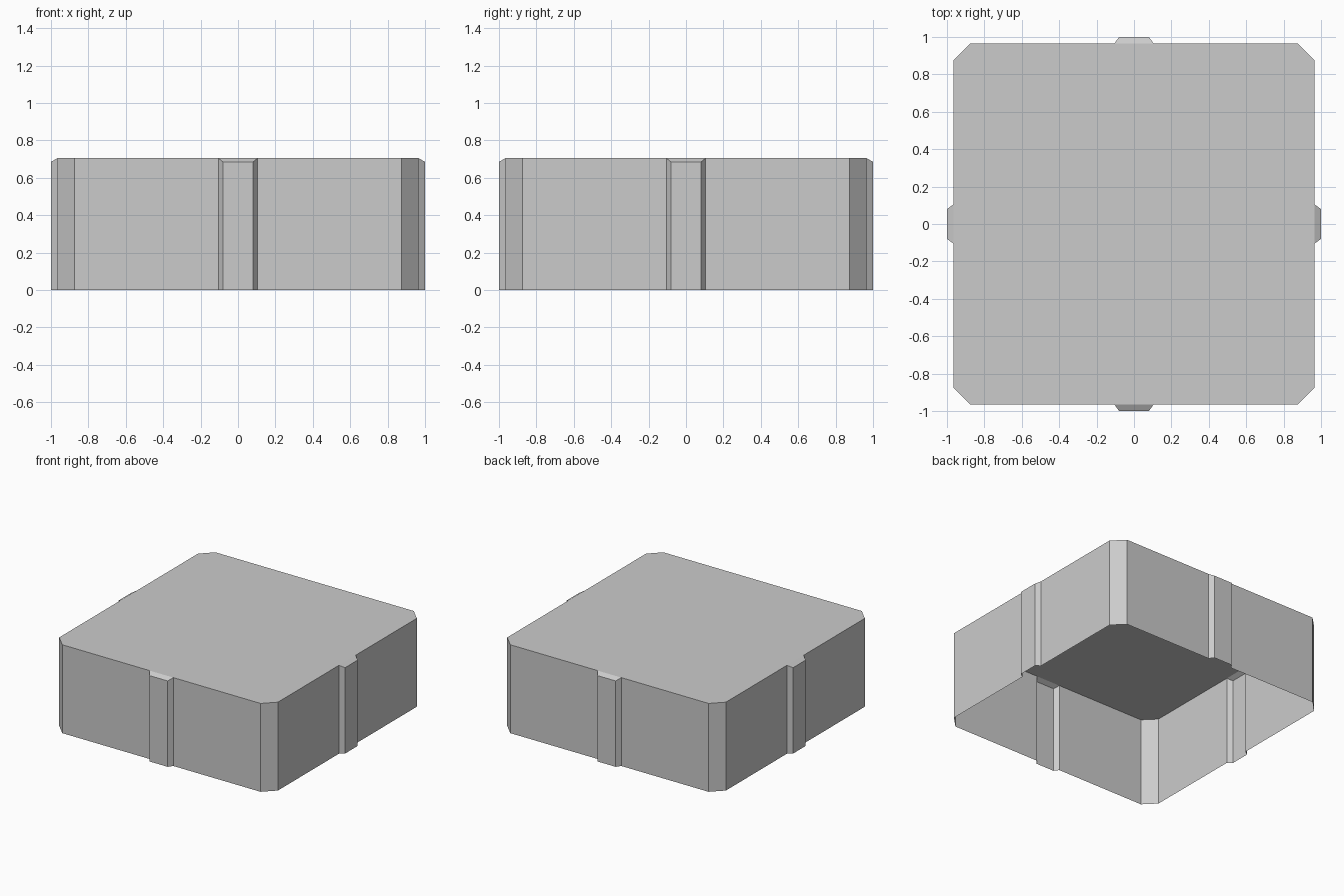
import bpy
import bmesh
from mathutils import Matrix, Vector

cube = bpy.data.objects.get("Cube")
if cube:
    bpy.data.objects.remove(cube, do_unlink=True)

WALL, CORNER = 0.965, 0.875     # wall distance and start of corner chamfer
RIB_BASE, RIB_TIP = 0.105, 0.08  # half widths of the rib
HEIGHT, RIB_HEIGHT = 0.705, 0.685

# Plain grey material
grey = bpy.data.materials.new("plain_grey")
grey.use_nodes = True
colour = (0.6, 0.6, 0.6, 1)
grey.diffuse_color = colour
grey.node_tree.nodes["Principled BSDF"].inputs["Base Color"].default_value = colour

# One side of the outline: wall, tapered rib, wall
side = [(-CORNER, WALL), (-RIB_BASE, WALL), (-RIB_TIP, 1),
        (RIB_TIP, 1), (RIB_BASE, WALL), (CORNER, WALL)]

bm = bmesh.new()
bottom, top, cap = [], [], []
for quarter in range(4):
    turn = Matrix.Rotation(quarter * 1.5707963, 3, 'Z')
    ring = []
    for x, out in side:
        z = RIB_HEIGHT if out == 1 else HEIGHT
        bottom.append(bm.verts.new(turn @ Vector((x, -out, 0))))
        ring.append(bm.verts.new(turn @ Vector((x, -out, z))))
    top += ring
    cap += ring[:2] + ring[4:]
    # Sloped top of the rib
    bm.faces.new(ring[1:5])

# Walls and flat lid; the underside stays open
count = len(top)
for i in range(count):
    j = (i + 1) % count
    bm.faces.new((bottom[i], bottom[j], top[j], top[i]))
bm.faces.new(cap)

mesh = bpy.data.meshes.new("hollow_ribbed_block")
bm.to_mesh(mesh)
bm.free()
mesh.materials.append(grey)
block = bpy.data.objects.new("hollow_ribbed_block", mesh)
bpy.context.collection.objects.link(block)
